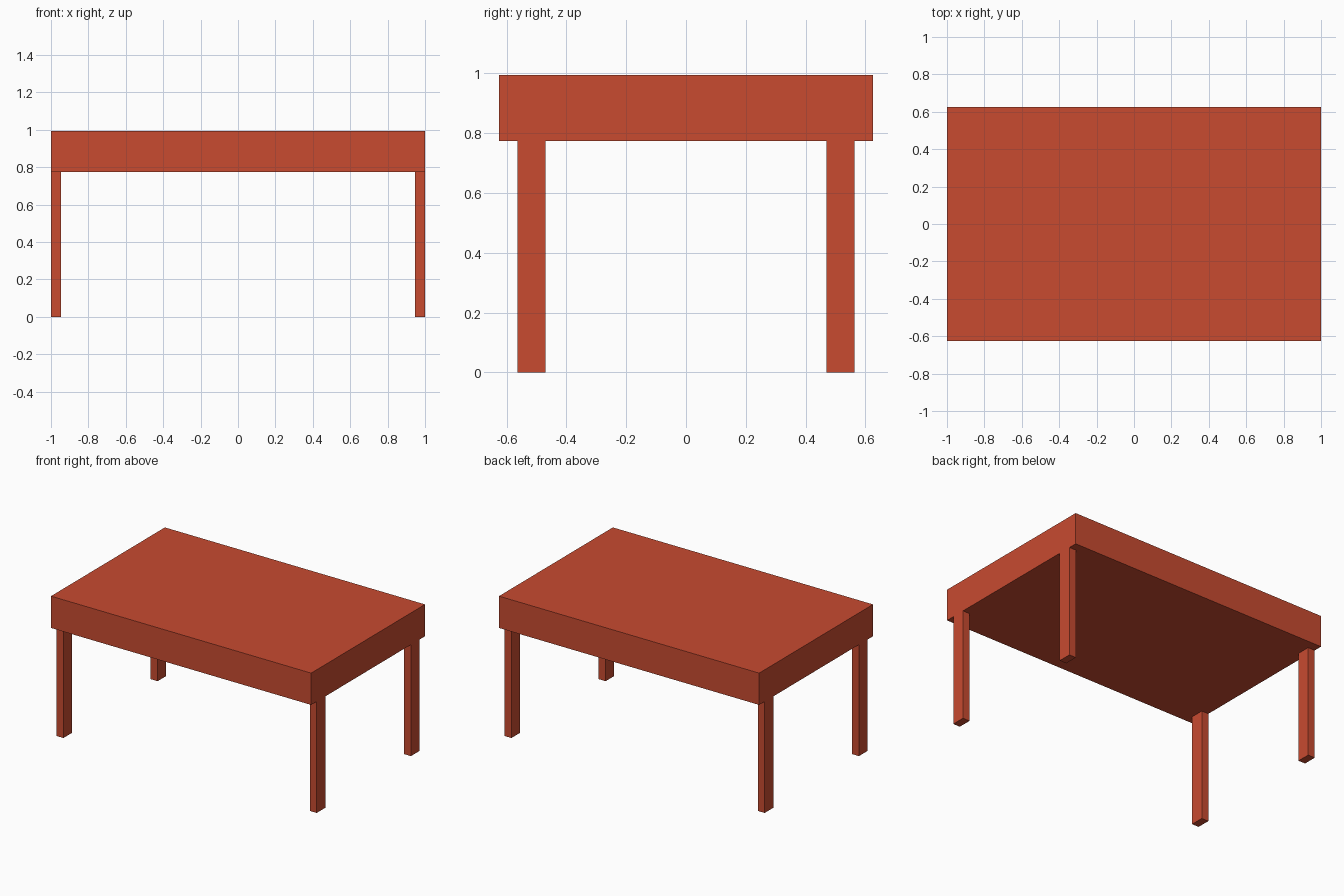
import bpy

if "Cube" in bpy.data.objects:
    bpy.data.objects.remove(bpy.data.objects["Cube"])

TOP_Z = 0.995      # upper face of the table
SLAB_Z = 0.774     # underside of the slab, top of the legs
HALF_X, HALF_Y = 1.0, 0.625
LEG_X, LEG_Y = 0.053, 0.094
LEG_INSET_Y = 0.061

paint = bpy.data.materials.new("red_paint")
paint.diffuse_color = (0.58, 0.07, 0.03, 1.0)
paint.use_nodes = True
paint.node_tree.nodes["Principled BSDF"].inputs["Base Color"].default_value = paint.diffuse_color


def box(name, center, size):
    bpy.ops.mesh.primitive_cube_add(size=1, location=center)
    obj = bpy.context.object
    obj.name = name
    obj.scale = size
    bpy.ops.object.transform_apply(location=False, rotation=False, scale=True)
    obj.data.materials.append(paint)
    return obj


# Thick table top
box("table_top", (0, 0, (TOP_Z + SLAB_Z) / 2),
    (2 * HALF_X, 2 * HALF_Y, TOP_Z - SLAB_Z))

# Four legs, flush with the ends and inset from the front and back
for side, sx in (("left", -1), ("right", 1)):
    for face, sy in (("front", -1), ("back", 1)):
        box(f"{face}_{side}_leg",
            (sx * (HALF_X - LEG_X / 2),
             sy * (HALF_Y - LEG_INSET_Y - LEG_Y / 2),
             SLAB_Z / 2),
            (LEG_X, LEG_Y, SLAB_Z))
